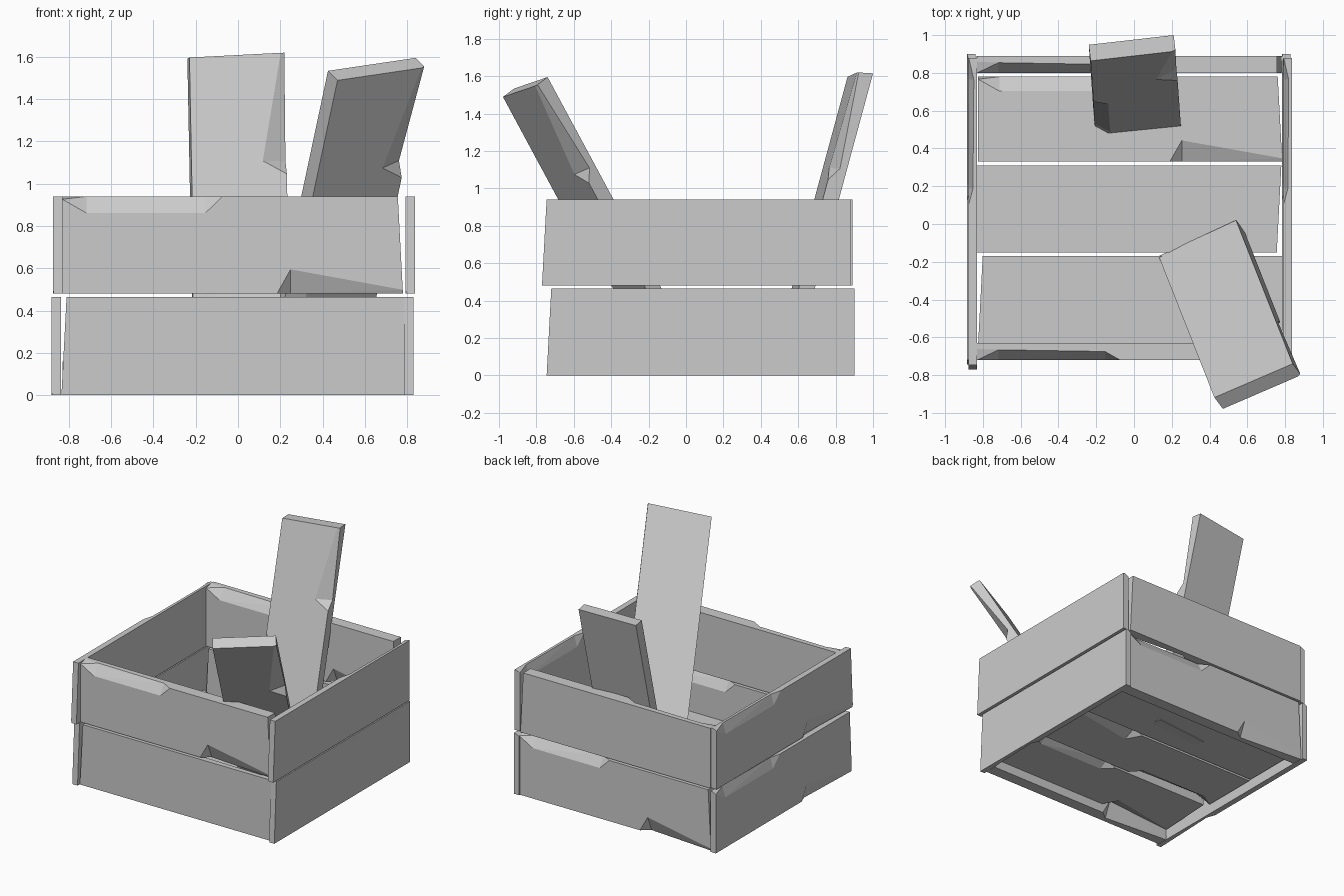
import bpy
import bmesh
from mathutils import Vector

cube = bpy.data.objects.get("Cube")
if cube:
    bpy.data.objects.remove(cube, do_unlink=True)

# Single plain colour
grey = bpy.data.materials.new("plain_grey")
grey.use_nodes = True
colour = (0.6, 0.6, 0.6, 1)
grey.diffuse_color = colour
grey.node_tree.nodes["Principled BSDF"].inputs["Base Color"].default_value = colour

# Chips along a board: (place along length, top chip width, depth, bottom chip width, depth)
STATIONS = [
    (0.0, 0.03, 0.65, 0, 0),
    (0.07, 0.17, 0.6, 0, 0),
    (0.42, 0.17, 0.5, 0, 0),
    (0.47, 0, 0, 0, 0),
    (0.63, 0, 0, 0, 0),
    (0.67, 0, 0, 0.25, 0.55),
    (1.0, 0, 0, 0.04, 0.1),
]


def board(name, origin, length, width, thick):
    """Loft a chipped plank; chips sit on the face that 'thick' points to."""
    o, l, w, t = (Vector(v) for v in (origin, length, width, thick))
    bm = bmesh.new()
    rings = []
    for u, tw, td, bw, bd in STATIONS:
        section = [(0, 0), (1, 0), (1, 1 - td), (1 - tw, 1), (bw, 1), (0, 1 - bd)]
        ring = []
        for v, s in section:
            end = u - (0.015 * v if u == 1 else 0)  # slightly skewed end
            ring.append(bm.verts.new(o + l * end + w * v + t * s))
        rings.append(ring)
    n = len(rings[0])
    for a, b in zip(rings, rings[1:]):
        for i in range(n):
            j = (i + 1) % n
            bm.faces.new((a[i], a[j], b[j], b[i]))
    bm.faces.new(rings[0])
    bm.faces.new(rings[-1])
    bmesh.ops.remove_doubles(bm, verts=bm.verts, dist=0.0005)
    bmesh.ops.triangulate(bm, faces=[f for f in bm.faces if len(f.verts) == 4])
    bmesh.ops.recalc_face_normals(bm, faces=bm.faces)
    mesh = bpy.data.meshes.new(name)
    bm.to_mesh(mesh)
    bm.free()
    mesh.materials.append(grey)
    bpy.context.collection.objects.link(bpy.data.objects.new(name, mesh))


UP = (0, 0, 0.46)

# Upper walls, front and back both chipped towards the front
for name, y in (("front", -0.63), ("back", 0.89)):
    board(f"upper_{name}_board", (-0.83, y, 0.48), (1.61, 0, 0), UP, (0, -0.09, 0))

# Lower walls, turned round so they are chipped towards the back
for name, y in (("front", -0.72), ("back", 0.8)):
    board(f"lower_{name}_board", (0.79, y, 0), (-1.625, 0, 0), (0, 0, 0.465), (0, 0.09, 0))

# Side walls
for name, x in (("right", -0.83), ("left", 0.837)):
    board(f"upper_{name}_board", (x, 0.88, 0.48), (0, -1.65, 0), UP, (-0.045, 0, 0))
    board(f"lower_{name}_board", (x - 0.008, 0.9, 0), (0, -1.645, 0), (0, 0, 0.465), (-0.045, 0, 0))

# Floor
board("floor_back_board", (-0.825, 0.33, 0.07), (1.61, 0, 0), (0, 0.45, 0), (0, 0, 0.09))
board("floor_middle_board", (-0.83, 0.31, 0.16), (1.61, 0, 0), (0, -0.46, 0), (0, 0, -0.09))
board("floor_front_board", (0.785, -0.63, 0.16), (-1.61, 0, 0), (0, 0.46, 0), (0, 0, -0.09))

# Loose planks leaning out of the crate
board("tall_loose_plank", (0.24, 0.58, 0.065), (-0.03, 0.42, 1.55),
      (-0.45, -0.045, 0), (0.01, -0.085, 0.005))
board("tilted_loose_plank", (0.54, 0.02, 0.185), (0.3, -0.76, 1.41),
      (-0.41, -0.19, -0.04), (0.045, -0.06, -0.045))
